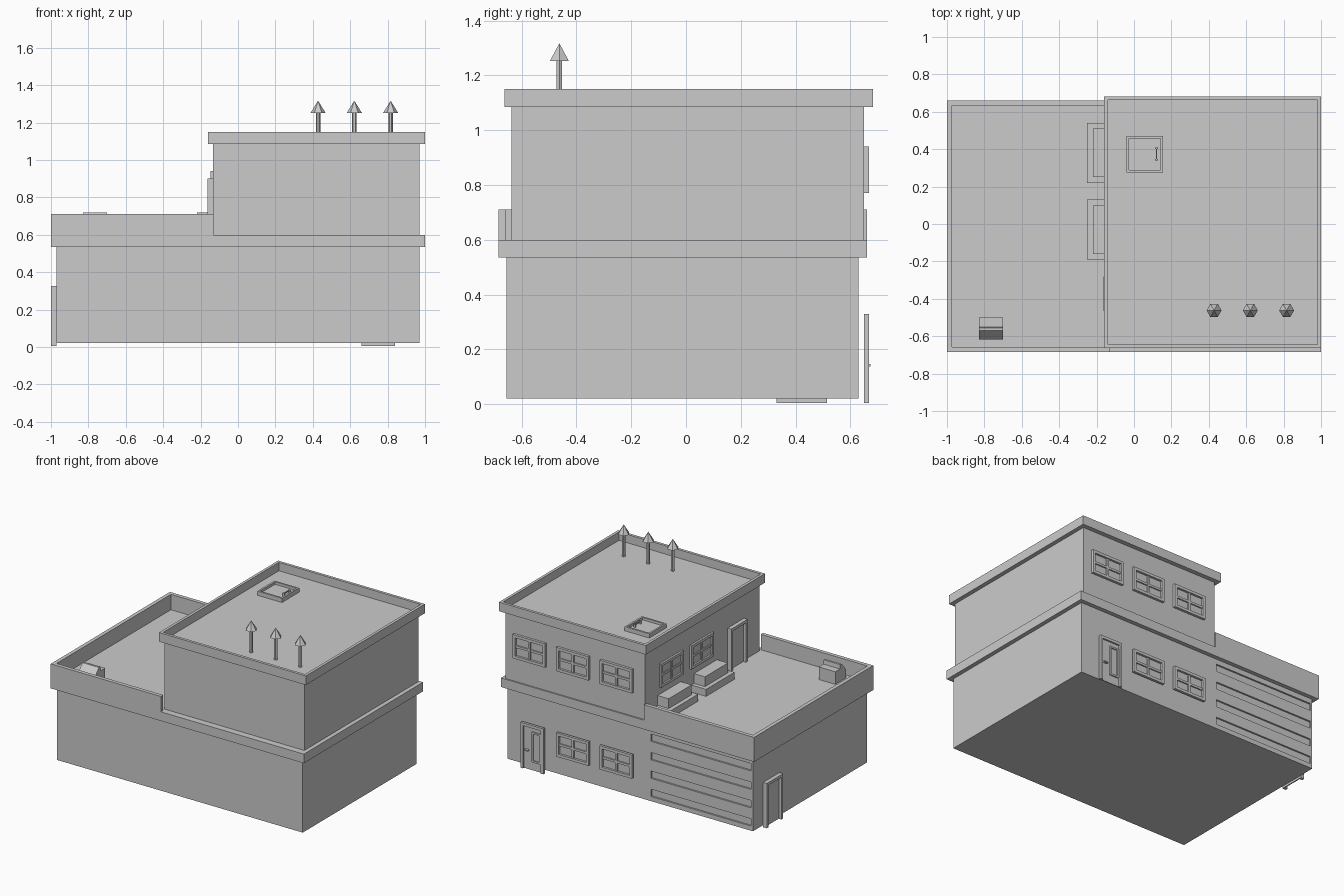
import bpy, bmesh
from math import radians

if "Cube" in bpy.data.objects:
    bpy.data.objects.remove(bpy.data.objects["Cube"])


def finish(name, bm):
    bmesh.ops.recalc_face_normals(bm, faces=bm.faces)
    me = bpy.data.meshes.new(name)
    bm.to_mesh(me)
    bm.free()
    ob = bpy.data.objects.new(name, me)
    bpy.context.collection.objects.link(ob)
    return ob


def add_box(bm, x0, x1, y0, y1, z0, z1):
    vs = bmesh.ops.create_cube(bm, size=1)["verts"]
    for v in vs:
        v.co = (x0 if v.co.x < 0 else x1, y0 if v.co.y < 0 else y1, z0 if v.co.z < 0 else z1)
    return vs


def boxes(name, *dims):
    bm = bmesh.new()
    for d in dims:
        add_box(bm, *d)
    return finish(name, bm)


def tray(name, dims, rim, depth):
    """Box whose top is inset and sunk, leaving a raised rim."""
    bm = bmesh.new()
    add_box(bm, *dims)
    bm.normal_update()
    top = max(bm.faces, key=lambda f: f.calc_center_median().z)
    bmesh.ops.inset_region(bm, faces=[top], thickness=rim)
    inner = bmesh.ops.extrude_face_region(bm, geom=[top])["geom"]
    bmesh.ops.delete(bm, geom=[top], context="FACES_ONLY")
    for v in inner:
        if isinstance(v, bmesh.types.BMVert):
            v.co.z -= depth
    return finish(name, bm)


def on_wall(name, side, wall, parts):
    """Parts are (u0, u1, z0, z1, out0, out1); u runs along the wall."""
    dims = []
    for u0, u1, z0, z1, a, b in parts:
        if side == "back":
            dims.append((u0, u1, wall + a, wall + b, z0, z1))
        else:
            dims.append((wall - b, wall - a, u0, u1, z0, z1))
    return boxes(name, *dims)


def frame(u0, u1, z0, z1, w, a, b, sill=True):
    parts = [(u0, u0 + w, z0, z1, a, b), (u1 - w, u1, z0, z1, a, b),
             (u0 + w, u1 - w, z1 - w, z1, a, b)]
    if sill:
        parts.append((u0 + w, u1 - w, z0, z0 + w, a, b))
    return parts


def window(name, side, wall, uc, z0, d=0.018):
    u0, u1, z1 = uc - 0.128, uc + 0.128, z0 + 0.17
    zc = (z0 + z1) / 2
    on_wall(name, side, wall, frame(u0, u1, z0, z1, 0.02, 0, d) + [
        (uc - 0.008, uc + 0.008, z0 + 0.02, z1 - 0.02, 0, d * 0.7),
        (u0 + 0.02, u1 - 0.02, zc - 0.008, zc + 0.008, 0, d * 0.65),
        (u0 + 0.01, u1 - 0.01, z0 + 0.01, z1 - 0.01, 0, d * 0.15)])


# Main storeys
ground = boxes("ground_floor", (-0.97, 0.97, -0.655, 0.63, 0.02, 0.55))
boxes("upper_floor", (-0.133, 0.97, -0.637, 0.65, 0.59, 1.09))

# Shutter grooves cut into the back wall
cut = boxes("groove_cutter", *[(-0.956, -0.164, 0.618, 0.66, z, z + 0.052)
                               for z in (0.053, 0.183, 0.315, 0.447)])
cut.hide_render = True
cut.hide_viewport = True
mod = ground.modifiers.new("grooves", "BOOLEAN")
mod.operation, mod.solver, mod.object = "DIFFERENCE", "EXACT", cut

# Ledge, terrace parapet and upper roof
boxes("ledge", (-1, 1, -0.685, 0.66, 0.535, 0.6))
boxes("terrace_parapet",
      (-1, -0.973, -0.685, 0.66, 0.6, 0.71),
      (-0.973, -0.13, -0.685, -0.658, 0.6, 0.71),
      (-0.973, -0.13, 0.633, 0.66, 0.6, 0.71))
tray("upper_roof", (-0.16, 1, -0.663, 0.682, 1.085, 1.15), 0.028, 0.06)

# Windows
for i, x in enumerate((0.775, 0.432, 0.088)):
    window(f"upper_back_window_{i}", "back", 0.65, x, 0.77)
    if i:
        window(f"lower_back_window_{i}", "back", 0.65, x, 0.16)
for i, y in enumerate((0.362, 0.02)):
    window(f"terrace_window_{i}", "left", -0.133, y, 0.77, 0.014)

# Back door with glass strip and handle
on_wall("back_door", "back", 0.65,
        frame(0.66, 0.84, 0.005, 0.33, 0.02, 0, 0.018, False)
        + [(0.68, 0.82, 0.005, 0.31, 0, 0.006)]
        + frame(0.685, 0.757, 0.065, 0.28, 0.012, 0.006, 0.014)
        + [(0.78, 0.812, 0.138, 0.146, 0.006, 0.023)])

# Side door and terrace door
for name, wall, y0, y1, z0, z1 in (("side_door", -0.97, 0.33, 0.515, 0.005, 0.325),
                                   ("terrace_door", -0.133, -0.465, -0.28, 0.6, 0.9)):
    on_wall(name, "left", wall, frame(y0, y1, z0, z1, 0.02, 0, 0.029, False)
            + [(y0 + 0.02, y1 - 0.02, z0, z1 - 0.02, 0, 0.008)])

# Stepped boxes under the terrace windows
for i, y in enumerate((0.38, -0.03)):
    boxes(f"terrace_box_{i}", (-0.25, -0.13, y - 0.16, y + 0.16, 0.6, 0.65),
          (-0.22, -0.13, y - 0.13, y + 0.13, 0.65, 0.72))

# Hooded roof unit on the terrace
bm = bmesh.new()
prof = [(-0.618, 0.6), (-0.618, 0.665), (-0.57, 0.72), (-0.555, 0.72), (-0.552, 0.69), (-0.5, 0.69), (-0.5, 0.6)]
face = bm.faces.new([bm.verts.new((-0.83, y, z)) for y, z in prof])
ext = bmesh.ops.extrude_face_region(bm, geom=[face])["geom"]
bmesh.ops.translate(bm, vec=(0.13, 0, 0), verts=[g for g in ext if isinstance(g, bmesh.types.BMVert)])
finish("terrace_vent_unit", bm)

# Roof hatch with handle
tray("roof_hatch", (-0.04, 0.155, 0.275, 0.47, 1.085, 1.12), 0.018, 0.018)
boxes("hatch_handle", (0.117, 0.123, 0.345, 0.405, 1.115, 1.122),
      (0.112, 0.128, 0.34, 0.348, 1.1, 1.122), (0.112, 0.128, 0.402, 0.41, 1.1, 1.122))

# Vent pipes with six-sided caps
for i, x in enumerate((0.428, 0.622, 0.816)):
    for part, r0, r1, z0, z1 in (("pipe", 0.012, 0.012, 1.085, 1.26), ("cap", 0.04, 0, 1.252, 1.317)):
        bm = bmesh.new()
        bmesh.ops.create_cone(bm, cap_ends=True, segments=6, radius1=r0, radius2=r1, depth=z1 - z0)
        bmesh.ops.remove_doubles(bm, verts=bm.verts, dist=1e-5)
        # Turn the hexagon so two corners point along x
        far = max(bm.verts, key=lambda v: v.co.y).co.y
        ob = finish(f"vent_{part}_{i}", bm)
        ob.location = (x, -0.462, (z0 + z1) / 2)
        if far > r0 * 0.95:
            ob.rotation_euler.z = radians(30)
